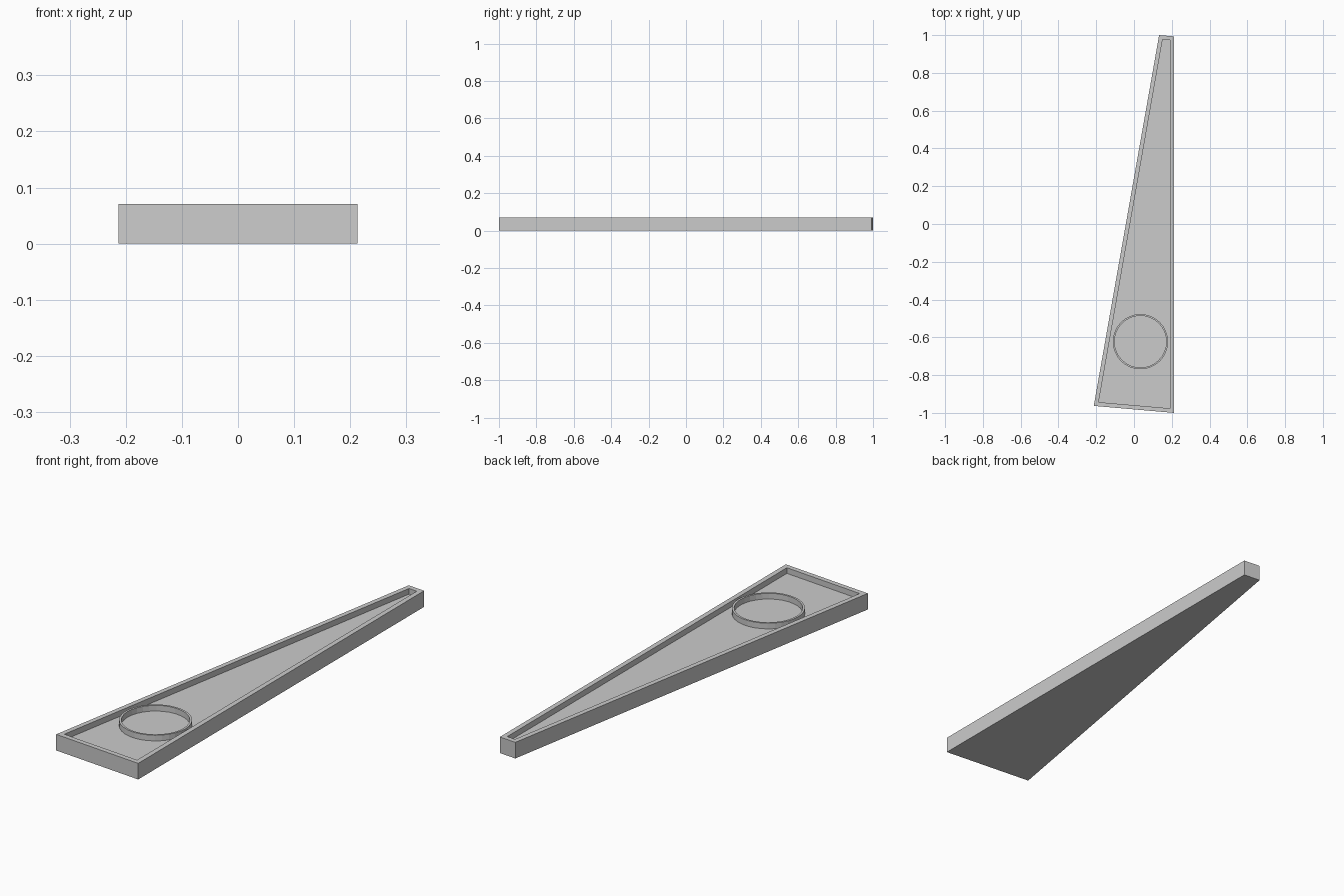
import bpy, bmesh, math

if "Cube" in bpy.data.objects:
    bpy.data.objects.remove(bpy.data.objects["Cube"])

HEIGHT, FLOOR = 0.071, 0.046


def finish(name, bm):
    bmesh.ops.recalc_face_normals(bm, faces=bm.faces)
    mesh = bpy.data.meshes.new(name)
    bm.to_mesh(mesh)
    bm.free()
    obj = bpy.data.objects.new(name, mesh)
    bpy.context.collection.objects.link(obj)
    return obj


# Tapered tray: extruded outline, top face inset and pushed down
outline = [(-0.213, -0.963), (0.213, -1.0), (0.213, 0.993), (0.133, 1.0)]
bm = bmesh.new()
base = bm.faces.new([bm.verts.new((x, y, 0)) for x, y in outline])
solid = bmesh.ops.extrude_face_region(bm, geom=[base], use_keep_orig=True)
top_verts = [v for v in solid["geom"] if isinstance(v, bmesh.types.BMVert)]
bmesh.ops.translate(bm, verts=top_verts, vec=(0, 0, HEIGHT))
bmesh.ops.recalc_face_normals(bm, faces=bm.faces)
top = next(f for f in bm.faces if all(v.co.z > 0.01 for v in f.verts))
bmesh.ops.inset_region(bm, faces=[top], thickness=0.022, use_even_offset=True)
pocket = bmesh.ops.extrude_face_region(bm, geom=[top])
floor_verts = [v for v in pocket["geom"] if isinstance(v, bmesh.types.BMVert)]
bmesh.ops.translate(bm, verts=floor_verts, vec=(0, 0, FLOOR - HEIGHT))
if top.is_valid:
    bmesh.ops.delete(bm, geom=[top], context="FACES_ONLY")
finish("tapered_tray", bm)

# Thin raised ring standing on the tray floor
SIDES = 32
CENTRE = (0.034, -0.623)
profile = [(0.146, FLOOR), (0.146, HEIGHT), (0.137, HEIGHT), (0.137, FLOOR)]
bm = bmesh.new()
loops = []
for i in range(SIDES):
    a = 2 * math.pi * i / SIDES
    loops.append([bm.verts.new((CENTRE[0] + r * math.cos(a),
                                CENTRE[1] + r * math.sin(a), z)) for r, z in profile])
for i in range(SIDES):
    p, q = loops[i], loops[(i + 1) % SIDES]
    for j in range(4):
        k = (j + 1) % 4
        bm.faces.new((p[j], q[j], q[k], p[k]))
finish("floor_ring", bm)
